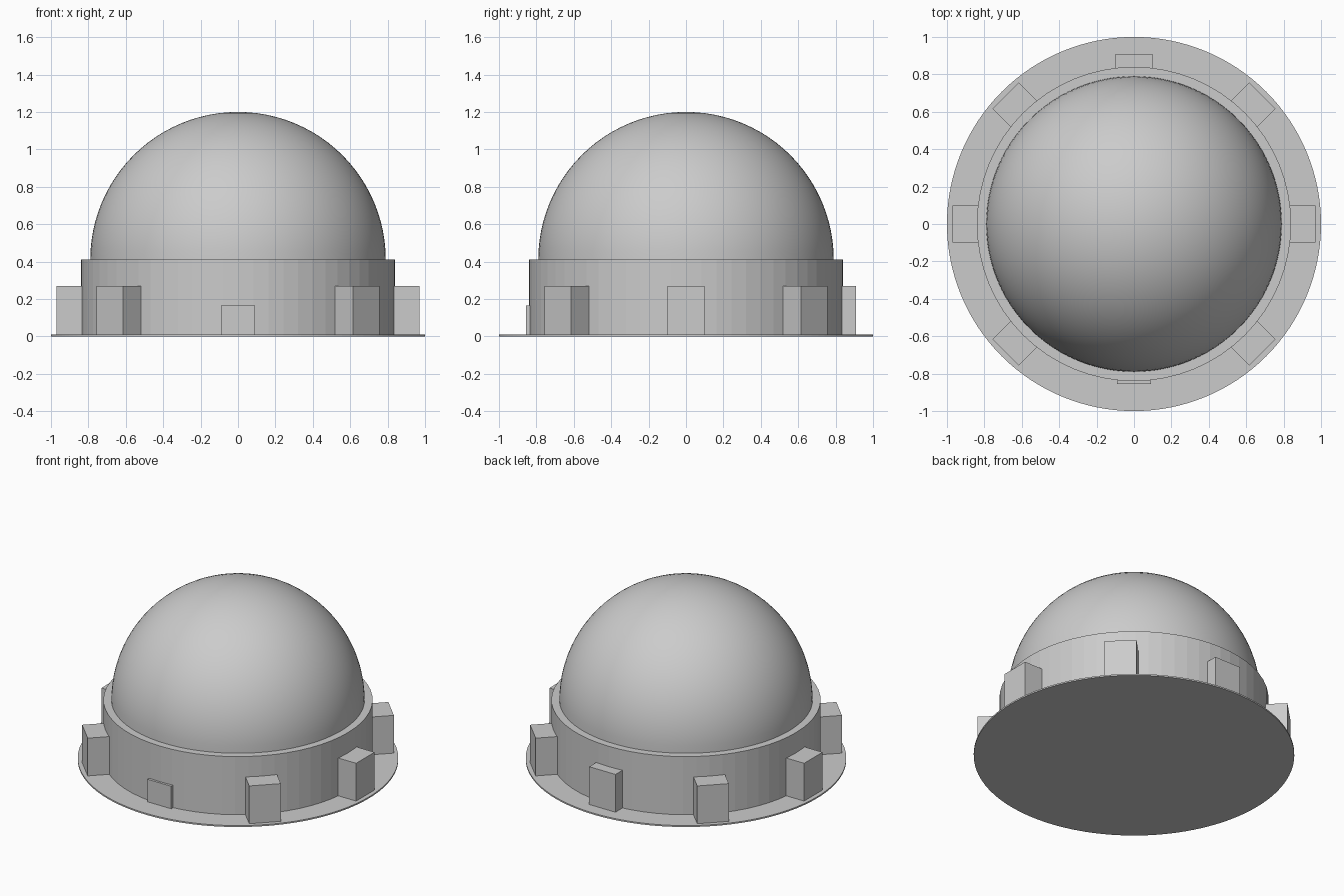
import bpy
import bmesh
import math
from mathutils import Matrix, Vector

cube = bpy.data.objects.get("Cube")
if cube:
    bpy.data.objects.remove(cube, do_unlink=True)

grey = bpy.data.materials.new("light_grey")
grey.use_nodes = True
grey.diffuse_color = (0.6, 0.6, 0.6, 1)
grey.node_tree.nodes["Principled BSDF"].inputs["Base Color"].default_value = (0.6, 0.6, 0.6, 1)

BASE_TOP = 0.01
DRUM_TOP = 0.41
DRUM_RADIUS = 0.84
DOME_RADIUS = 0.79


def add_object(name, bm):
    mesh = bpy.data.meshes.new(name)
    bm.to_mesh(mesh)
    bm.free()
    mesh.materials.append(grey)
    obj = bpy.data.objects.new(name, mesh)
    bpy.context.collection.objects.link(obj)


def add_cylinder(name, radius, bottom, top, sides):
    bm = bmesh.new()
    bmesh.ops.create_cone(
        bm, cap_ends=True, segments=sides, radius1=radius, radius2=radius,
        depth=top - bottom, matrix=Matrix.Translation((0, 0, (bottom + top) / 2)))
    add_object(name, bm)


def add_block(name, angle, outer, width, top):
    # Radial block whose inner end is buried in the drum wall
    inner = 0.8
    size = Vector((outer - inner, width, top - BASE_TOP))
    centre = Vector(((outer + inner) / 2, 0, (top + BASE_TOP) / 2))
    bm = bmesh.new()
    bmesh.ops.create_cube(bm, size=1, matrix=(
        Matrix.Rotation(math.radians(angle), 4, "Z")
        @ Matrix.Translation(centre) @ Matrix.Diagonal(size).to_4x4()))
    add_object(name, bm)


# Thin round base and drum wall
add_cylinder("base_plate", 1.0, 0, BASE_TOP, 128)
add_cylinder("drum", DRUM_RADIUS, BASE_TOP, DRUM_TOP, 64)

# Hemispherical dome: upper half of a sphere
bm = bmesh.new()
bmesh.ops.create_uvsphere(bm, u_segments=96, v_segments=48, radius=DOME_RADIUS)
bmesh.ops.bisect_plane(
    bm, geom=bm.verts[:] + bm.edges[:] + bm.faces[:], dist=0.0001,
    plane_co=(0, 0, 0), plane_no=(0, 0, 1), clear_inner=True)
bmesh.ops.translate(bm, verts=bm.verts, vec=(0, 0, DRUM_TOP))
for face in bm.faces:
    face.smooth = True
add_object("dome", bm)

# Side and diagonal buttresses
for name, angle in (
        ("left", 0), ("back_left", 45), ("back_right", 135),
        ("right", 180), ("front_right", 225), ("front_left", 315)):
    add_block(name + "_buttress", angle, 0.97, 0.2, 0.27)

# Shallower back block and low front door
add_block("back_buttress", 90, 0.91, 0.2, 0.27)
add_block("front_door", 270, 0.855, 0.18, 0.165)
